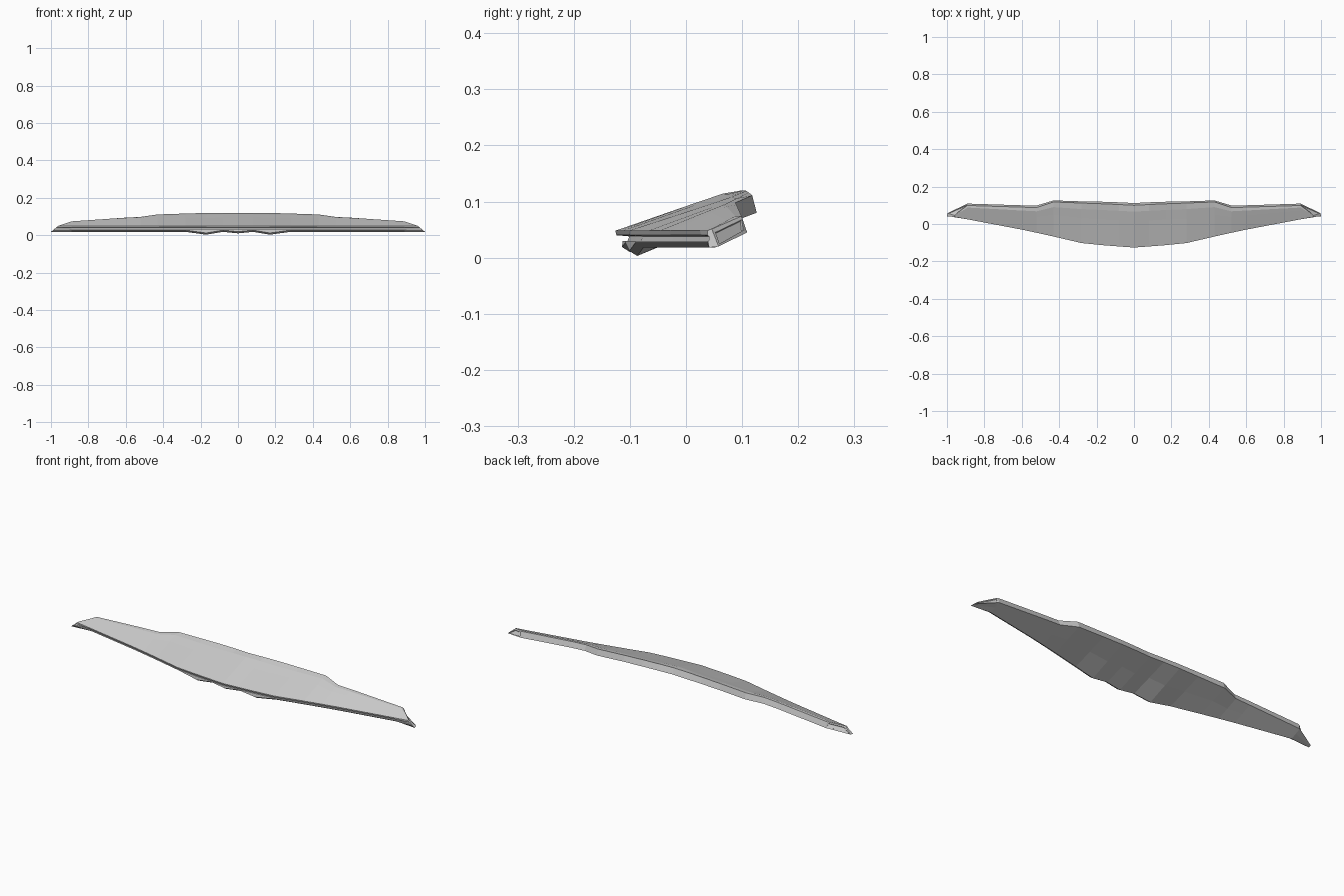
import bpy, bmesh

if "Cube" in bpy.data.objects:
    bpy.data.objects.remove(bpy.data.objects["Cube"])

# Half-span stations: x, front y, rear-top y, rear-top z, rear-bottom y, rear-bottom z, keel z, crease depth
stations = [
    (0.00, -.126, .100, .120, .112, .090, .010, -.001),
    (0.08, -.120, .104, .120, .116, .090, .018, .001),
    (0.17, -.113, .108, .119, .119, .089, .003, .003),
    (0.28, -.102, .112, .116, .121, .086, .018, .002),
    (0.43, -.067, .118, .111, .126, .080, .018, .000),
    (0.52, -.047, .088, .098, .099, .070, .018, .000),
    (0.60, -.030, .090, .094, .100, .066, .018, .000),
    (0.89, .025, .099, .074, .109, .045, .018, .000),
    (0.96, .038, .046, .051, .058, .020, .018, .000),
]


def section(x, yf, yt, zt, yb, zb, keel, crease):
    """Closed slab profile with a grooved front lip; the tip leans outwards."""
    s = min(1, (yt - yf) / .07)
    lean = .04 if x > .95 else 0

    def mix(a, b, t):
        return tuple(p + (q - p) * t for p, q in zip(a, b))
    top_front, top_back = (yf, .048), (yt, zt)
    low_front, low_back = (yf + .026 * s, keel), (yb, zb)
    m1 = mix(top_front, top_back, .62)
    m2 = mix(top_front, top_back, .85)
    u = mix(low_front, low_back, .5)
    pts = [top_front, (yf + .002 * s, .040), (yf + .025 * s, .038),
           (yf + .022 * s, .030), (yf + .013 * s, .030),
           (yf + .012 * s, keel + .009), low_front, u, low_back, top_back,
           (m2[0], m2[1] + .004 * s - crease), (m1[0], m1[1] + .003 * s - crease)]
    return [(x + lean * min(1, max(0, (.050 - z) / .032)), y, z) for y, z in pts]


# Loft the swept panel
bm = bmesh.new()
rings = [[bm.verts.new(p) for p in section(*st)] for st in stations]
n = len(rings[0])
end_plate = None
for a, b in zip(rings, rings[1:]):
    for i in range(n):
        j = (i + 1) % n
        f = bm.faces.new((a[i], a[j], b[j], b[i]))
        if i == 8:
            end_plate = f
bm.faces.new(rings[-1])
bmesh.ops.recalc_face_normals(bm, faces=bm.faces)
for f in bm.faces:
    if f.calc_center_median().z > .06 and f.normal.z < -.98:
        f.normal_flip()

# Recessed panel in each outer end
bmesh.ops.inset_individual(bm, faces=[end_plate], thickness=.009, depth=0)
bmesh.ops.inset_individual(bm, faces=[end_plate], thickness=.001, depth=-.004)

mesh = bpy.data.meshes.new("wing_panel")
bm.to_mesh(mesh)
bm.free()
panel = bpy.data.objects.new("wing_panel", mesh)
bpy.context.collection.objects.link(panel)

# Mirror across the centre line
mirror = panel.modifiers.new("mirror", 'MIRROR')
mirror.use_clip = True
mirror.merge_threshold = .0005
